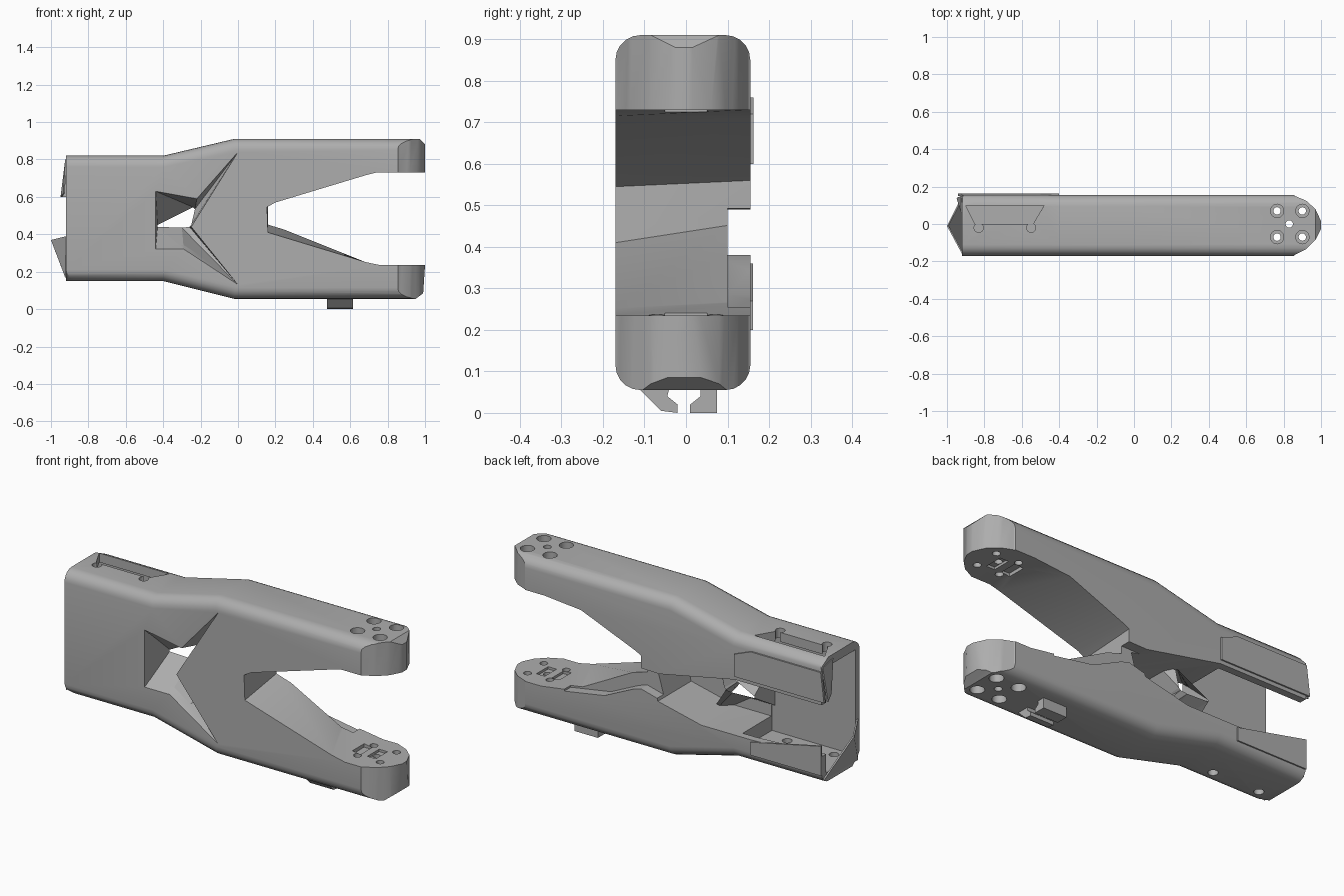
import bpy, bmesh

if "Cube" in bpy.data.objects:
    bpy.data.objects.remove(bpy.data.objects["Cube"], do_unlink=True)

grey = bpy.data.materials.new("plain_grey")
grey.use_nodes = True
colour = (0.42, 0.42, 0.42, 1)
grey.diffuse_color = colour
grey.node_tree.nodes["Principled BSDF"].inputs["Base Color"].default_value = colour


def finish(name, bm):
    bmesh.ops.recalc_face_normals(bm, faces=bm.faces)
    mesh = bpy.data.meshes.new(name)
    bm.to_mesh(mesh)
    bm.free()
    mesh.materials.append(grey)
    obj = bpy.data.objects.new(name, mesh)
    bpy.context.collection.objects.link(obj)
    return obj


def loft(name, first, second, caps=True):
    """Join two matching loops of points, optionally capped."""
    bm = bmesh.new()
    a = [bm.verts.new(p) for p in first]
    b = [bm.verts.new(p) for p in second]
    n = len(a)
    for i in range(n):
        j = (i + 1) % n
        bm.faces.new((a[i], a[j], b[j]))
        bm.faces.new((a[i], b[j], b[i]))
    if caps:
        bm.faces.new(a[::-1])
        bm.faces.new(b)
    bmesh.ops.dissolve_limit(bm, angle_limit=0.001, verts=bm.verts, edges=bm.edges)
    return finish(name, bm)


def prism(name, profile, lo, hi, axis="y"):
    def place(u, v, w):
        return {"x": (w, u, v), "y": (u, w, v), "z": (u, v, w)}[axis]
    return loft(name, [place(u, v, lo) for u, v in profile],
                [place(u, v, hi) for u, v in profile])


def box(name, x0, x1, y0, y1, z0, z1):
    return prism(name, [(x0, z0), (x1, z0), (x1, z1), (x0, z1)], y0, y1)


def post(name, x, y, r, z0, z1):
    bm = bmesh.new()
    bmesh.ops.create_cone(bm, cap_ends=True, segments=14, radius1=r, radius2=r, depth=z1 - z0)
    bmesh.ops.translate(bm, verts=bm.verts, vec=(x, y, (z0 + z1) / 2))
    return finish(name, bm)


def apply_modifier(obj, mod):
    bpy.context.view_layer.objects.active = obj
    bpy.ops.object.modifier_apply(modifier=mod.name)


def carve(obj, cutter, operation="DIFFERENCE"):
    mod = obj.modifiers.new("carve", "BOOLEAN")
    mod.operation, mod.solver, mod.object = operation, "EXACT", cutter
    apply_modifier(obj, mod)
    bpy.data.objects.remove(cutter, do_unlink=True)


def smooth(obj):
    bpy.ops.object.select_all(action="DESELECT")
    obj.select_set(True)
    bpy.context.view_layer.objects.active = obj
    bpy.ops.object.shade_smooth_by_angle(angle=0.5)


# Forked body: the fork surfaces twist slightly from front to back
lower = [(-.92, .15), (-.4, .15), (-.02, .055), (.95, .055), (.99, .085)]
fork_front = [(1, .235), (.76, .235), (.68, .252), (.16, .41), (.155, .545), (.2, .57),
              (.68, .715), (.74, .73), (1, .73)]
fork_back = [(1, .235), (.76, .235), (.52, .27), (.16, .46), (.16, .56), (.2, .58),
             (.52, .71), (.74, .73), (1, .73)]
upper = [(1, .88), (.97, .91), (-.02, .91), (-.4, .82), (-.92, .82)]
body = loft("forked_body", [(x, -.17, z) for x, z in lower + fork_front + upper],
            [(x, .155, z) for x, z in lower + fork_back + upper])

# Round the long outer edges
bm = bmesh.new()
bm.from_mesh(body.data)
rims = [{(round(x, 3), round(z, 3)) for x, z in rim} for rim in (lower, upper)]


def on_rim(edge):
    a, b = (v.co for v in edge.verts)
    pts = [(round(p.x, 3), round(p.z, 3)) for p in (a, b)]
    return (abs(a.y - b.y) < .01 and abs(a.x - b.x) > .01
            and any(pts[0] in rim and pts[1] in rim for rim in rims))


bmesh.ops.bevel(bm, geom=[e for e in bm.edges if on_rim(e)], offset=.06, segments=5,
                profile=.5, affect="EDGES", clamp_overlap=True)
bm.to_mesh(body.data)
bm.free()

# Rounded ends of the two arms, seen in plan
plan = [(-1.2, -.2), (.82, -.2), (.86, -.165), (.92, -.135), (.97, -.085), (1, -.025),
        (1, .015), (.97, .08), (.92, .125), (.86, .15), (.82, .2), (-1.2, .2)]
carve(body, prism("plan_cutter", plan, -.1, 1.1, "z"), "INTERSECT")

# Hollow rear end, open to the back and to the butt end
carve(body, box("hollow_cutter", -1.1, -.42, -.135, .115, .2, .77))
mouth = [(-1.1, .31), (-.5, .28), (-.2, .28), (.06, .34), (.1, .48), (-.4, .58), (-1.1, .58)]
carve(body, prism("mouth_cutter", mouth, -.13, .3))

# Stepped lip along the rear inside edge of the lower arm
step = [(-.2, .285), (.16, .38), (.21, .365), (.38, .285), (.62, .245), (.62, .5), (.05, .49)]
carve(body, prism("step_cutter", step, .1, .3))

# Faceted pocket on the front, narrowing to a small window
opening = [(-.44, .63), (-.22, .59), (0, .84), (-.25, .44), (0, .13), (-.29, .32), (-.44, .32)]
window = [(-.43, .45), (-.24, .545), (-.23, .535), (-.25, .45), (-.26, .44), (-.3, .435),
          (-.43, .44)]
back_loop = [(x, .03, z) for x, z in window]
carve(body, loft("pocket_cutter", [(x, -.171, z) for x, z in opening], back_loop))
loft("pocket_lining", [(x, -.168, z) for x, z in opening], back_loop, caps=False)

# Top slot and locating holes
slot = [(-.9, .1), (-.85, 0), (-.54, 0), (-.48, .1)]
carve(body, prism("slot_cutter", slot, .7, 1, "z"))
for x in (-.83, -.55):
    carve(body, post("upper_hole_cutter", x, -.02, .025, .7, 1))
    carve(body, post("lower_hole_cutter", x, -.08, .025, .05, .25))

# Bolt pattern through both arm ends, with wide outer recesses
for x in (.765, .9):
    for y in (-.07, .07):
        carve(body, post("bolt_cutter", x, y, .02, 0, 1))
        carve(body, post("recess_cutter", x, y, .036, 0, .18))
        carve(body, post("recess_cutter", x, y, .036, .79, 1))
carve(body, post("centre_cutter", .83, 0, .02, 0, 1))

# Shallow grooves across the inside pads
for x0, x1 in ((.72, .77), (.81, .86)):
    carve(body, box("groove_cutter", x0, x1, -.05, .05, .222, .743))
smooth(body)

# Hooked clip pair below the lower arm
hook_a = [(-.115, .06), (-.06, .005), (-.02, 0), (-.02, .02), (-.045, .04), (-.04, .06)]
hook_b = [(.01, 0), (.075, 0), (.075, .06), (.035, .06), (.035, .04), (.01, .02)]
for name, profile in (("outer_clip_hook", hook_a), ("inner_clip_hook", hook_b)):
    prism(name, profile, .475, .615, "x")

# Thin raised panels on the rear walls
prism("upper_rear_panel", [(-.94, .6), (-.4, .6), (-.4, .72), (-.5, .76), (-.92, .76)], .15, .163)
prism("lower_rear_panel", [(-.92, .2), (-.5, .2), (-.5, .27), (-.92, .36)], .15, .161)


# Pointed flaps at the butt end
def flap(name, points):
    bm = bmesh.new()
    verts = [bm.verts.new(p) for p in points]
    for i in range(1, len(verts) - 1):
        bm.faces.new((verts[0], verts[i], verts[i + 1]))
    obj = finish(name, bm)
    mod = obj.modifiers.new("thickness", "SOLIDIFY")
    mod.thickness, mod.offset = .008, 0
    apply_modifier(obj, mod)


flap("lower_end_flap", [(-.996, -.01, .37), (-.92, .14, .17), (-.92, -.15, .17), (-.915, -.16, .39)])
flap("upper_end_flap", [(-.945, .14, .6), (-.92, .15, .78), (-.92, .06, .8), (-.93, .09, .62)])
